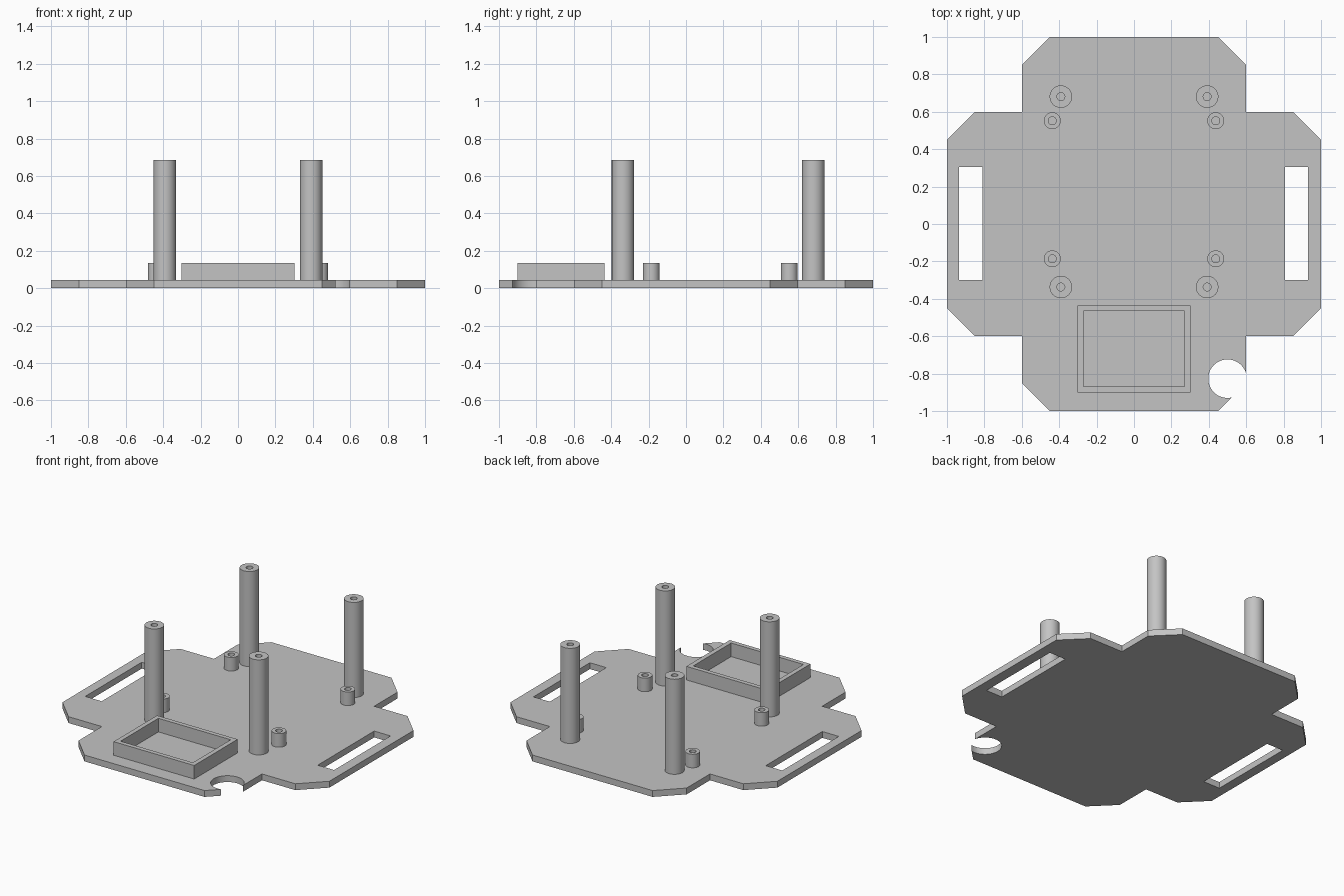
import bpy, bmesh
from math import cos, sin, pi, radians

cube = bpy.data.objects.get("Cube")
if cube:
    bpy.data.objects.remove(cube, do_unlink=True)

PLATE_TOP = 0.043
SINK = 0.01          # standing parts reach a little into the plate

grey = bpy.data.materials.new("plain grey")
grey.use_nodes = True
grey.diffuse_color = (0.55, 0.55, 0.55, 1)
grey.node_tree.nodes["Principled BSDF"].inputs["Base Color"].default_value = (0.55, 0.55, 0.55, 1)


def finish(name, bm):
    bmesh.ops.recalc_face_normals(bm, faces=bm.faces)
    mesh = bpy.data.meshes.new(name)
    bm.to_mesh(mesh)
    bm.free()
    mesh.materials.append(grey)
    obj = bpy.data.objects.new(name, mesh)
    bpy.context.collection.objects.link(obj)
    return obj


def smooth(obj):
    bpy.ops.object.select_all(action='DESELECT')
    obj.select_set(True)
    bpy.context.view_layer.objects.active = obj
    bpy.ops.object.shade_smooth_by_angle(angle=radians(30))


def circle(x, y, r, n=48):
    return [(x + r * cos(2 * pi * i / n), y + r * sin(2 * pi * i / n)) for i in range(n)]


def rectangle(x0, x1, y0, y1):
    return [(x0, y0), (x1, y0), (x1, y1), (x0, y1)]


def prism(name, outline, z0, z1):
    bm = bmesh.new()
    low = [bm.verts.new((x, y, z0)) for x, y in outline]
    face = bm.faces.new(low)
    top = bmesh.ops.extrude_face_region(bm, geom=[face])["geom"]
    for v in top:
        if isinstance(v, bmesh.types.BMVert):
            v.co.z = z1
    return finish(name, bm)


def hollow(name, outer, inner, z0, z1):
    """Wall between two matching outlines, open through the middle."""
    bm = bmesh.new()
    loops = [[bm.verts.new((x, y, z)) for x, y in line]
             for line, z in ((inner, z0), (outer, z0), (outer, z1), (inner, z1))]
    n = len(outer)
    for k in range(4):
        a, b = loops[k], loops[(k + 1) % 4]
        for i in range(n):
            j = (i + 1) % n
            bm.faces.new((a[i], a[j], b[j], b[i]))
    obj = finish(name, bm)
    smooth(obj)
    return obj


# Cross-shaped base plate with clipped corners
corner = [(1, 0.45), (0.85, 0.6), (0.6, 0.6), (0.6, 0.85), (0.45, 1)]
right = [(x, -y) for x, y in reversed(corner)] + corner
outline = right + [(-x, -y) for x, y in right]
plate = prism("base_plate", outline, 0, PLATE_TOP)

# Strap slots and the round notch, cut out of the plate
cutters = [
    prism("left_slot_cutter", rectangle(0.807, 0.93, -0.3, 0.305), -0.1, 0.2),
    prism("right_slot_cutter", rectangle(-0.935, -0.811, -0.3, 0.305), -0.1, 0.2),
    prism("notch_cutter", circle(0.5, -0.827, 0.103, 64), -0.1, 0.2),
]
for cutter in cutters:
    cutter.hide_render = True
    mod = plate.modifiers.new(cutter.name, 'BOOLEAN')
    mod.operation = 'DIFFERENCE'
    mod.solver = 'EXACT'
    mod.object = cutter
bpy.context.view_layer.update()
cut = bpy.data.meshes.new_from_object(plate.evaluated_get(bpy.context.evaluated_depsgraph_get()))
plate.modifiers.clear()
plate.data = cut
for cutter in cutters:
    bpy.data.objects.remove(cutter, do_unlink=True)
smooth(plate)

# Tall and short drilled posts, one of each near every corner
for name, px, ys, r, top in (("tall_post", 0.391, (-0.337, 0.681), 0.06, 0.687),
                             ("short_post", 0.437, (-0.186, 0.552), 0.045, 0.135)):
    for y, end in zip(ys, ("front", "back")):
        for x, side in ((px, "left"), (-px, "right")):
            hollow(f"{end}_{side}_{name}", circle(x, y, r), circle(x, y, 0.021),
                   PLATE_TOP - SINK, top)

# Open tray at the front
hollow("tray_wall", rectangle(-0.302, 0.302, -0.9, -0.435),
       rectangle(-0.271, 0.271, -0.87, -0.465), PLATE_TOP - SINK, 0.135)
